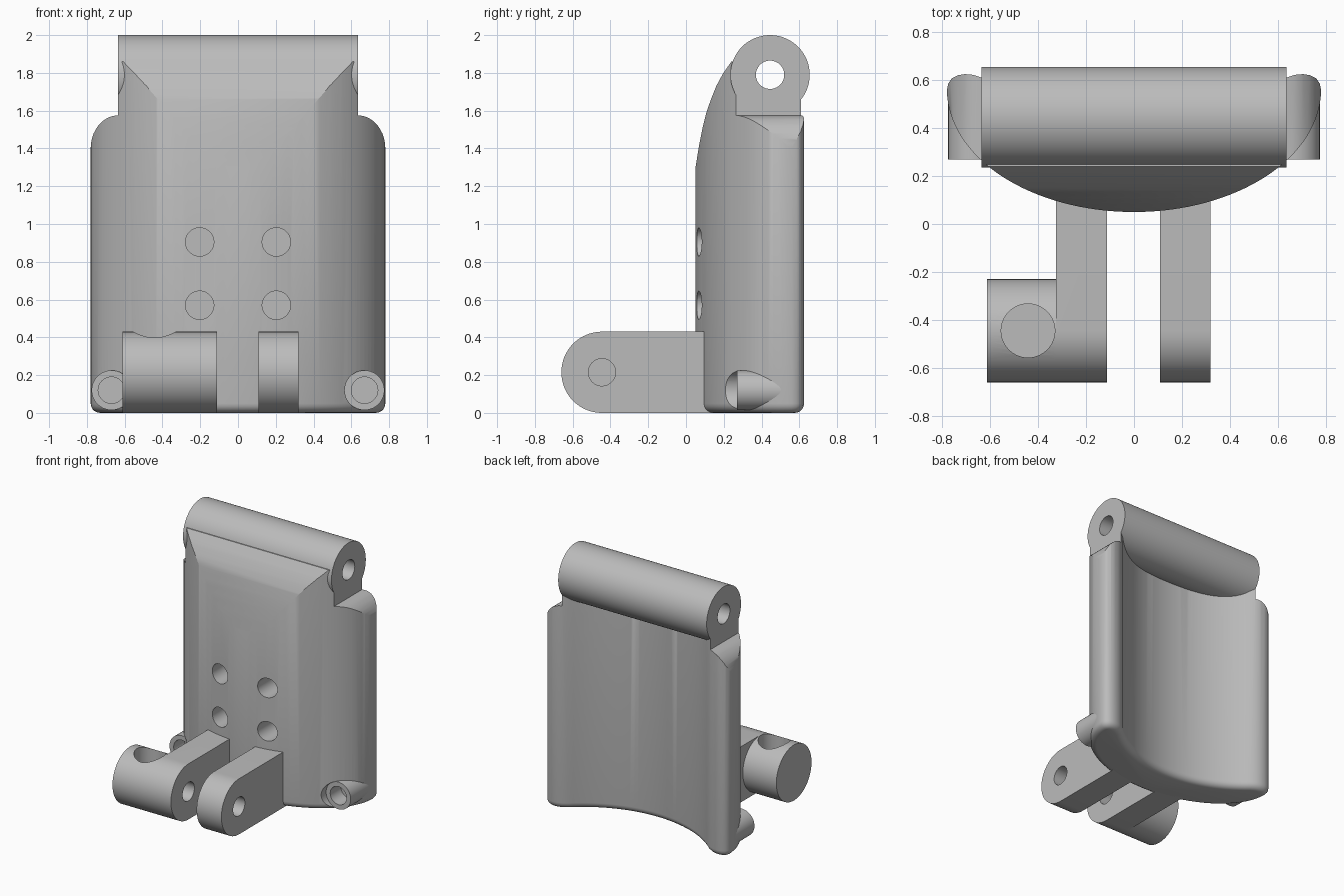
import bpy, bmesh
from math import sin, cos, pi, sqrt, radians
from mathutils import Vector

cube = bpy.data.objects.get("Cube")
if cube:
    bpy.data.objects.remove(cube, do_unlink=True)

grey = bpy.data.materials.new("plain grey")
grey.use_nodes = True
COLOUR = (0.5, 0.5, 0.5, 1)
grey.diffuse_color = COLOUR
grey.node_tree.nodes["Principled BSDF"].inputs["Base Color"].default_value = COLOUR


def prism(name, outline, axis, low, high, round_bottom=0):
    """Extrude a 2D outline along an axis; outline axes are the other two in order."""
    place = {"x": lambda p, d: (d, p[0], p[1]),
             "y": lambda p, d: (p[0], d, p[1]),
             "z": lambda p, d: (p[0], p[1], d)}[axis]
    bm = bmesh.new()
    face = bm.faces.new([bm.verts.new(place(p, low)) for p in outline])
    shift = Vector(place((0, 0), high - low))
    new = bmesh.ops.extrude_face_region(bm, geom=[face], use_keep_orig=True)["geom"]
    bmesh.ops.translate(bm, vec=shift, verts=[g for g in new if isinstance(g, bmesh.types.BMVert)])
    bmesh.ops.recalc_face_normals(bm, faces=bm.faces)
    if round_bottom:
        ring = [e for e in bm.edges if all(abs(v.co.z - low) < 1e-6 for v in e.verts)]
        bmesh.ops.bevel(bm, geom=ring, offset=round_bottom, segments=5,
                        profile=0.5, affect='EDGES', clamp_overlap=False)
        bmesh.ops.recalc_face_normals(bm, faces=bm.faces)
    mesh = bpy.data.meshes.new(name)
    bm.to_mesh(mesh)
    bm.free()
    mesh.materials.append(grey)
    obj = bpy.data.objects.new(name, mesh)
    bpy.context.collection.objects.link(obj)
    return obj


def circle(u, v, r, n=64):
    return [(u + r * cos(2 * pi * i / n), v + r * sin(2 * pi * i / n)) for i in range(n)]


def rod(name, axis, u, v, r, low, high):
    return prism(name, circle(u, v, r), axis, low, high)


def boolean(obj, tools, operation='DIFFERENCE'):
    """Apply each tool to the object, then remove the tools."""
    for tool in tools:
        mod = obj.modifiers.new("cut", 'BOOLEAN')
        mod.object, mod.operation, mod.solver = tool, operation, 'EXACT'
        graph = bpy.context.evaluated_depsgraph_get()
        mesh = bpy.data.meshes.new_from_object(obj.evaluated_get(graph))
        obj.modifiers.clear()
        obj.data = mesh
        bpy.data.objects.remove(tool, do_unlink=True)


# Main dimensions
HINGE_Y, HINGE_Z, HINGE_R, HINGE_X = 0.445, 1.79, 0.21, 0.635
ARM_Y, ARM_Z, ARM_R = -0.445, 0.215, 0.215
BOSS_X, BOSS_Z, BOSS_R = 0.67, 0.12, 0.105

# Shell plan: elliptical front, rounded side rims, shallow hollow back
outer = [(0.78 * cos(pi + pi * i / 64), 0.56 + 0.51 * sin(pi + pi * i / 64)) for i in range(65)]
rim = [(0.775, 0.585), (0.76, 0.607), (0.735, 0.62), (0.705, 0.625),
       (0.67, 0.622), (0.635, 0.61)]
hollow = []
for i in range(41):
    x = 0.6 - 0.03 * i
    hollow.append((x, 1.26 - sqrt(0.81 - x * x)))
plan = outer + rim + hollow + [(-x, y) for x, y in reversed(rim)]
shell = prism("curved_shell", plan, "z", 0, 1.95, round_bottom=0.05)

# Front silhouette with rounded shoulders below the hinge
half = [(0.9, -0.1), (0.9, 1.4), (0.78, 1.4)]
half += [(HINGE_X + 0.145 * cos(pi / 2 * i / 10), 1.4 + 0.175 * sin(pi / 2 * i / 10))
         for i in range(1, 11)]
half += [(HINGE_X, 2.1)]
front_shape = prism("front_shape", half + [(-x, z) for x, z in reversed(half)], "y", -0.2, 0.9)

# Side silhouette leaning back to the hinge
lean = [(0.03, 1.2), (0.052, 1.31), (0.07, 1.42), (0.088, 1.51), (0.108, 1.59),
        (0.132, 1.66), (0.16, 1.73), (0.195, 1.795), (0.24, 1.86)]
side_shape = prism("side_shape", [(0.7, -0.1), (-0.1, -0.1), (-0.1, 1.2)] + lean
                   + [(0.44, 1.86), (0.62, 1.7), (0.7, 1.6)], "x", -1, 1)
boolean(shell, [front_shape, side_shape], 'INTERSECT')


def hinge_hole():
    return rod("hinge_hole", "x", HINGE_Y, HINGE_Z, 0.075, -1, 1)


def boss_hole(side):
    return rod("boss_hole", "y", side * BOSS_X, BOSS_Z, 0.07, 0, 0.4)


# Shell holes: hinge bore, four blind screw holes, corner pockets
cuts = [hinge_hole()]
for side in (-1, 1):
    for z in (0.57, 0.905):
        cuts.append(rod("screw_hole", "y", side * 0.203, z, 0.075, -0.1, 0.26))
    cuts.append(rod("pocket", "y", side * BOSS_X, BOSS_Z, BOSS_R, 0, 0.27))
    cuts.append(boss_hole(side))
boolean(shell, cuts)

# Hinge barrel
hinge = rod("hinge_barrel", "x", HINGE_Y, HINGE_Z, HINGE_R, -HINGE_X, HINGE_X)
boolean(hinge, [hinge_hole()])
parts = [shell, hinge]

# Corner bosses
for side, label in ((-1, "right"), (1, "left")):
    boss = rod(label + "_corner_boss", "y", side * BOSS_X, BOSS_Z, BOSS_R, 0.27, 0.53)
    boolean(boss, [boss_hole(side)])
    parts.append(boss)

# Front arms with rounded ends
arm_side = [(0.2, 0), (0.2, 2 * ARM_R)]
arm_side += [(ARM_Y + ARM_R * cos(pi / 2 + pi * i / 32), ARM_Z + ARM_R * sin(pi / 2 + pi * i / 32))
             for i in range(33)]
for label, low, high in (("right", -0.325, -0.112), ("left", 0.108, 0.32)):
    arm = prism(label + "_arm", arm_side, "x", low, high)
    if label == "right":
        # Clamp knob on the outer side, with a blind hole from above
        knob = rod("clamp_knob", "x", ARM_Y, ARM_Z, ARM_R, -0.612, -0.3)
        boolean(arm, [knob], 'UNION')
        boolean(arm, [rod("knob_hole", "z", -0.442, ARM_Y, 0.112, 0.2, 0.6)])
    boolean(arm, [rod("pin_hole", "x", ARM_Y, ARM_Z, 0.072, -0.32, 0.6)])
    parts.append(arm)

# Smooth curved faces, keep edges sharp
bpy.ops.object.select_all(action='DESELECT')
for part in parts:
    part.select_set(True)
bpy.context.view_layer.objects.active = shell
bpy.ops.object.shade_smooth_by_angle(angle=radians(30))
